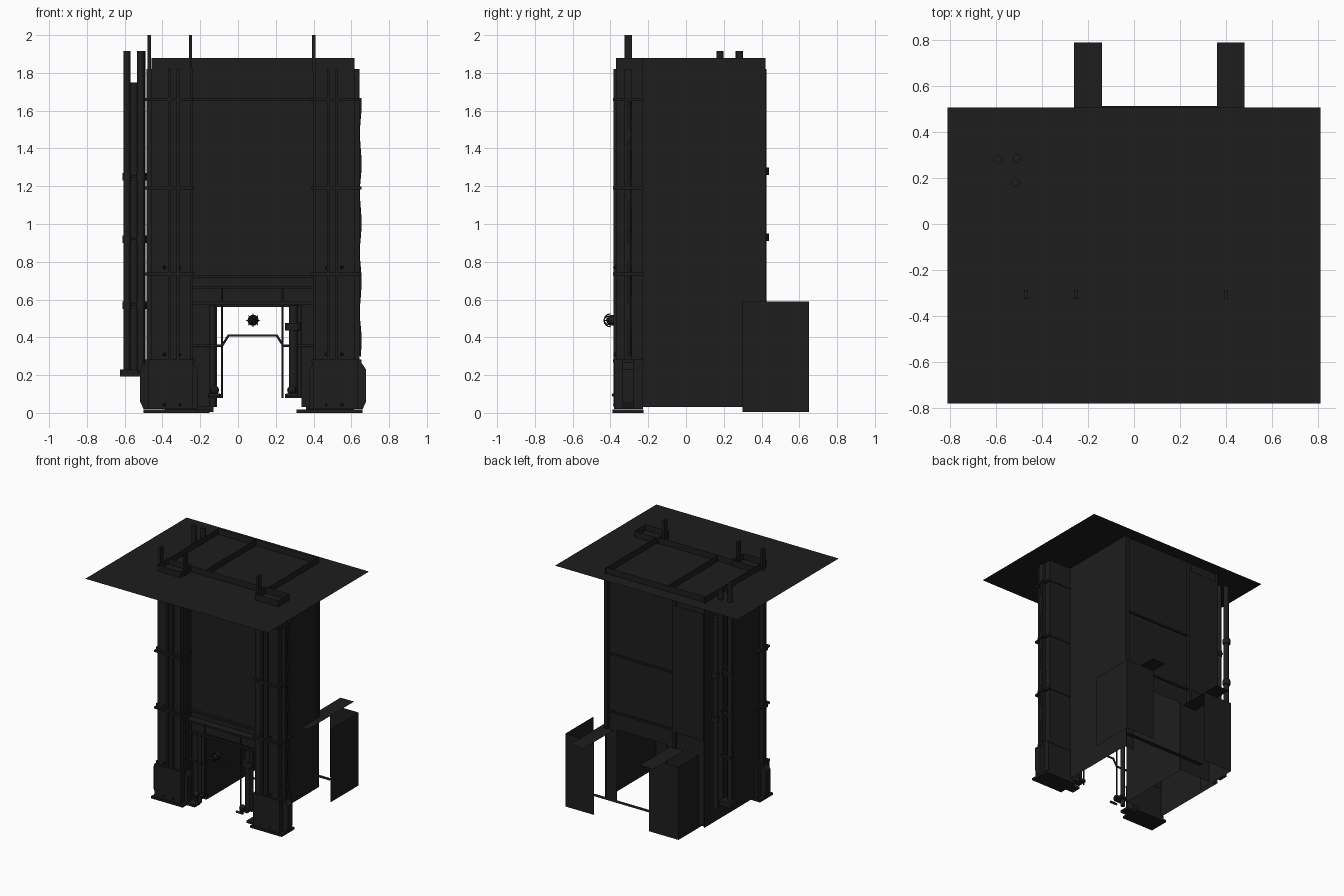
import bpy, bmesh, math
from mathutils import Vector

if "Cube" in bpy.data.objects:
    bpy.data.objects.remove(bpy.data.objects["Cube"])

def mat(name, v):
    m = bpy.data.materials.new(name)
    m.diffuse_color = (v, v, v, 1)
    m.use_nodes = True
    m.node_tree.nodes["Principled BSDF"].inputs["Base Color"].default_value = m.diffuse_color
    return m

DARK = mat("charcoal", 0.0125)
CX = 0.08                      # symmetry line of the gateway

def finish(name, bm):
    me = bpy.data.meshes.new(name)
    bmesh.ops.recalc_face_normals(bm, faces=bm.faces)
    bm.to_mesh(me)
    bm.free()
    me.materials.append(DARK)
    ob = bpy.data.objects.new(name, me)
    bpy.context.collection.objects.link(ob)
    return ob

def box(name, x0, x1, y0, y1, z0, z1, open_ends=False):
    """Box; becomes a single sheet when one extent is zero."""
    bm = bmesh.new()
    bmesh.ops.create_cube(bm, size=1)
    if open_ends:
        bmesh.ops.delete(bm, geom=[f for f in bm.faces if abs(f.normal.z) > .9], context='FACES')
    for v in bm.verts:
        v.co = Vector((x0 + (v.co.x + .5) * (x1 - x0),
                       y0 + (v.co.y + .5) * (y1 - y0),
                       z0 + (v.co.z + .5) * (z1 - z0)))
    if x0 == x1 or y0 == y1 or z0 == z1:
        bmesh.ops.remove_doubles(bm, verts=bm.verts, dist=1e-5)
    return finish(name, bm)

def both(name, x0, x1, *r):
    """Box plus its mirror image across the gateway centre."""
    box(name + "_left", x0, x1, *r)
    box(name + "_right", 2 * CX - x1, 2 * CX - x0, *r)

def prism(name, pts, y0, y1):
    """Profile in x,z pushed along y."""
    bm = bmesh.new()
    f = bm.faces.new([bm.verts.new((x, y0, z)) for x, z in pts])
    e = bmesh.ops.extrude_face_region(bm, geom=[f])
    for v in e["geom"]:
        if isinstance(v, bmesh.types.BMVert):
            v.co.y = y1
    return finish(name, bm)

def tube(name, path, r, sides=10):
    cu = bpy.data.curves.new(name, 'CURVE')
    cu.dimensions = '3D'
    cu.bevel_depth = r
    cu.bevel_resolution = max(0, sides // 2 - 2)
    cu.use_fill_caps = True
    s = cu.splines.new('POLY')
    s.points.add(len(path) - 1)
    for p, c in zip(s.points, path):
        p.co = (*c, 1)
    cu.materials.append(DARK)
    ob = bpy.data.objects.new(name, cu)
    bpy.context.collection.objects.link(ob)

def ball(name, c, r, seg=8, ring=6):
    bm = bmesh.new()
    bmesh.ops.create_uvsphere(bm, u_segments=seg, v_segments=ring, radius=r)
    bmesh.ops.translate(bm, verts=bm.verts, vec=c)
    return finish(name, bm)

# roof sheet
box("roof_sheet", -.81, .81, -.78, .505, 1.83, 1.83)

# front columns: open shell, front ribs, side flanges, top posts
both("column", -.458, -.25, -.37, -.23, .02, 1.88, True)
for x in (-.37, -.325):
    both("column_rib", x, x + .015, -.384, -.37, .03, 1.82)
both("column_outer_flange", -.484, -.458, -.325, -.285, .03, 1.82)
both("column_inner_flange", -.25, -.238, -.325, -.285, .03, 1.82)
for x in (-.478, -.26, .392):
    box("roof_post", x, x + .017, -.325, -.287, 1.8, 2.0)

# column bands and bolts
for z in (.275, .735, 1.19, 1.66):
    both("column_band", -.475, -.24, -.386, -.225, z - .008, z + .008)
    both("column_band_lug", -.495, -.228, -.335, -.275, z - .008, z + .008)
for z in (.045, .31, .77):
    for x in (-.39, -.31):
        for s in (x, 2 * CX - x):
            ball("bolt", (s, -.376, z), .01, 6, 4)

# column feet: block plus gusset plate with cut corners
foot = [(-.5, .02), (-.518, .06), (-.518, .23), (-.49, .27), (-.24, .27),
        (-.215, .23), (-.215, .06), (-.215, .02)]
prism("column_gusset_left", foot, -.335, -.275)
prism("column_gusset_right", [(2 * CX - x, z) for x, z in foot], -.335, -.275)
both("foot_block", -.475, -.24, -.38, -.228, .02, .27)
both("foot_plate", -.5, -.22, -.388, -.225, 0, .018)
both("foot_plate_inner", -.22, -.15, -.335, -.26, 0, .018)

# front panel and lintel
box("front_panel", -.25, .41, -.24, -.24, .72, 1.88)
box("front_panel_seam", -.25, .41, -.25, -.24, 1.654, 1.666)
box("lintel_panel", -.25, .41, -.235, -.235, .56, .73)
box("lintel_ledge", -.25, .41, -.3, -.24, .655, .67)
box("lintel_rail_upper", -.25, .41, -.26, -.24, .715, .73)
box("lintel_rail_lower", -.25, .41, -.31, -.295, .575, .592)

# shell walls, rising slightly above the roof sheet
box("left_wall", -.455, -.455, -.23, .42, .03, 1.88)
box("inner_wall", -.12, -.12, -.23, .4, .03, 1.88)
box("right_wall", .425, .425, -.23, .42, .03, 1.88)
box("back_wall", -.455, .425, .4, .4, .6, 1.88)
box("back_left_panel", -.455, -.19, .425, .425, .73, 1.75)
box("back_corner_post", -.2, -.175, .395, .425, .6, 1.82)
box("back_right_post", .4, .43, .395, .423, .6, 1.82)
for z in (.73, 1.19):
    box("back_seam", -.2, .43, .4, .412, z, z + .014)

# passage jambs and lower back wall
box("passage_jamb_left", -.25, -.12, -.228, -.228, .03, .57)
box("passage_jamb_right", .335, .425, -.228, -.228, .03, .57)
box("back_lower_left", -.455, -.11, .4, .4, .03, .6)
box("back_lower_right", .335, .425, .4, .4, .03, .6)

# rear wings: side sheet, back sheet, shelf
box("wing_side_left", -.39, -.39, .298, .652, .005, .59)
box("wing_side_right", .615, .615, .298, .652, .005, .59)
box("wing_back_left", -.39, -.13, .652, .652, .005, .59)
box("wing_back_right", .36, .615, .652, .652, .005, .59)
box("wing_shelf_left", -.26, -.14, .2, .787, .59, .59)
box("wing_shelf_right", .36, .48, .2, .787, .59, .59)
box("rear_sill", -.24, .48, .475, .512, .076, .076)

# pipes on the left side
for x, y in ((-.588, .28), (-.508, .285), (-.515, .18)):
    tube("tall_pipe", [(x, y, .21), (x, y, 1.915)], .019)
    for z in (.57, .92, 1.25):
        tube("pipe_collar", [(x, y, z - .02), (x, y, z + .02)], .024)
tube("short_pipe", [(-.55, .408, .21), (-.55, .408, 1.75)], .02)
for z in (.93, 1.28):
    tube("short_pipe_collar", [(-.55, .412, z - .02), (-.55, .412, z + .02)], .028)
box("pipe_base", -.625, -.515, .25, .32, .192, .23)
for z in (.575, .92, 1.25):
    box("pipe_bracket", -.61, -.46, .27, .3, z - .006, z + .006)

# cable strip down the outer side of the right column
tube("side_cable", [(.643 + .005 * math.sin(i * 1.3), -.3, .3 + i * .065)
                    for i in range(22)], .008, 6)

# doorway rods and raised rail
for x in (-.085, .235):
    tube("doorway_rod", [(x, -.3, .08), (x, -.3, .66)], .006, 6)
tube("doorway_rail", [(-.25, -.3, .355), (-.085, -.3, .355), (-.05, -.3, .41),
                      (.205, -.3, .41), (.24, -.3, .355), (.41, -.3, .355)], .008, 6)

# doorway pipes with flanges
tube("doorway_pipe", [(.293, -.29, .08), (.293, -.29, .57)], .024)
tube("doorway_pipe_flange", [(.293, -.29, .435), (.293, -.29, .475)], .043)
tube("doorway_pipe_thin", [(.325, -.29, .08), (.325, -.29, .57)], .012)
tube("doorway_pipe_left", [(-.135, -.29, .03), (-.135, -.29, .57)], .016)
for x in (-.125, .285):
    box("pipe_shoe", x - .035, x + .035, -.34, -.26, .08, .1)
    ball("pipe_valve", (x, -.35, .12), .025)
    tube("valve_handle", [(x - .03, -.385, .095), (x + .03, -.385, .095)], .009, 6)

# caged lamp
ball("lamp_globe", (CX, -.4, .49), .023, 10, 8)
for a in (0, math.pi / 4, math.pi / 2, 3 * math.pi / 4):
    tube("lamp_cage", [(CX + .034 * math.cos(t) * math.cos(a),
                        -.4 - .034 * math.sin(t),
                        .49 + .034 * math.cos(t) * math.sin(a))
                       for t in (i * math.pi / 8 for i in range(9))], .003, 4)
tube("lamp_mount", [(CX, -.4, .49), (CX, -.37, .49)], .03)
